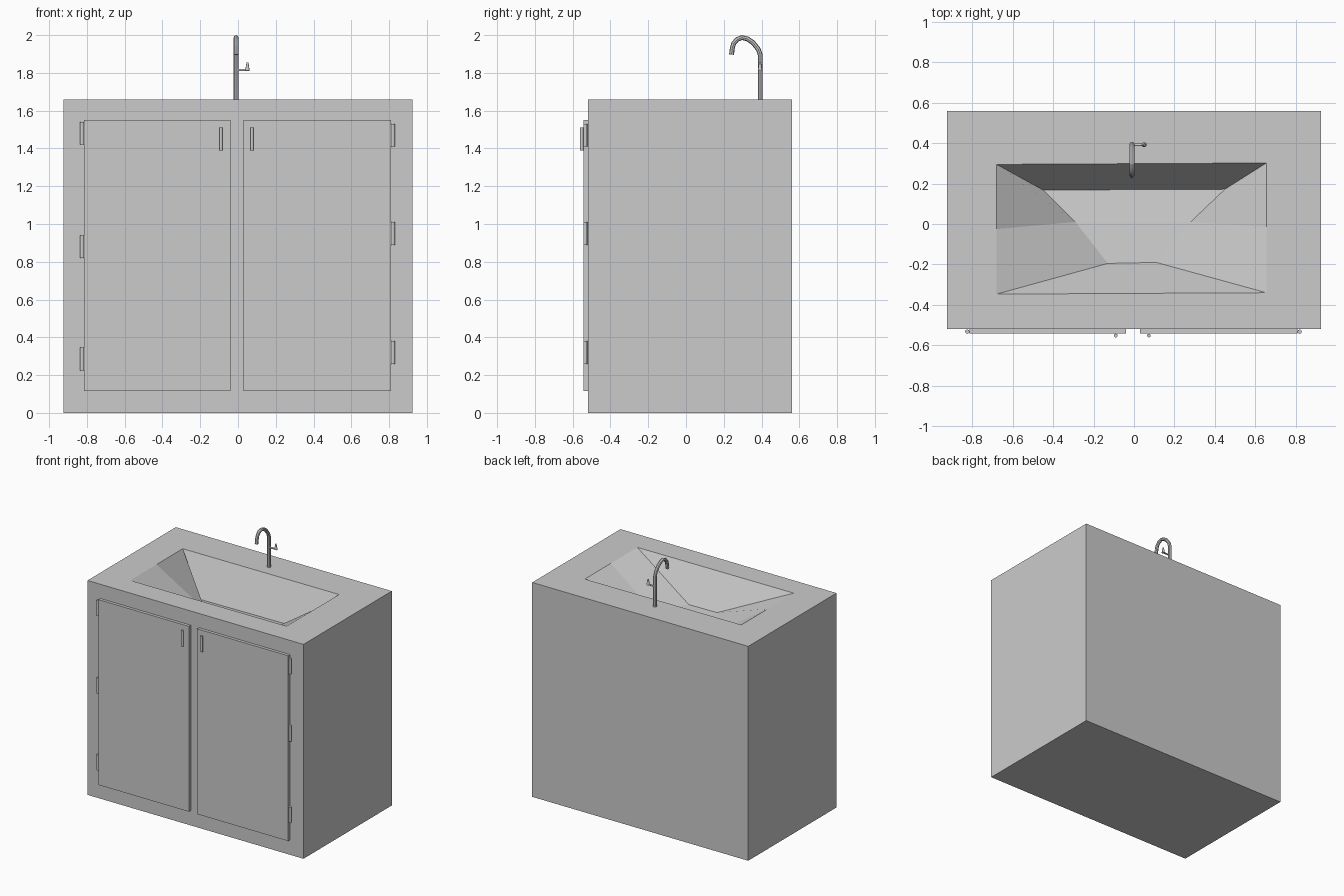
import bpy, bmesh
from mathutils import Vector

if "Cube" in bpy.data.objects:
    bpy.data.objects.remove(bpy.data.objects["Cube"])


def mesh_object(name, bm):
    bmesh.ops.recalc_face_normals(bm, faces=bm.faces[:])
    me = bpy.data.meshes.new(name)
    bm.to_mesh(me)
    bm.free()
    ob = bpy.data.objects.new(name, me)
    bpy.context.collection.objects.link(ob)
    return ob


def box(name, lo, hi):
    bm = bmesh.new()
    bmesh.ops.create_cube(bm, size=1)
    for v in bm.verts:
        v.co = Vector([hi[i] if v.co[i] > 0 else lo[i] for i in range(3)])
    return mesh_object(name, bm)


def rod(name, a, b, r1, r2=None, sides=16):
    a, b = Vector(a), Vector(b)
    bpy.ops.mesh.primitive_cone_add(vertices=sides, radius1=r1, radius2=r1 if r2 is None else r2,
                                    depth=(b - a).length, location=(a + b) / 2)
    ob = bpy.context.object
    ob.name = name
    ob.rotation_euler = (b - a).to_track_quat('Z', 'Y').to_euler()
    bpy.ops.object.shade_smooth_by_angle()
    return ob


# Cabinet body with the faceted basin sunk into its top
H = 1.66
bm = bmesh.new()


def ring(points):
    return [bm.verts.new(p) for p in points]


outer = [(-.925, -.52), (.925, -.52), (.925, .56), (-.925, .56)]
base = ring([(x, y, 0) for x, y in outer])
top = ring([(x, y, H) for x, y in outer])
bm.faces.new(base[::-1])
for i in range(4):
    j = (i + 1) % 4
    bm.faces.new((base[i], base[j], top[j], top[i]))
# rim and floor loops: front left, front right, right middle, back right, back left, left middle
rim = ring([(-.68, -.347, H), (.655, -.34, H), (.655, -.015, H),
            (.655, .302, H), (-.68, .295, H), (-.68, -.025, H)])
floor = ring([(-.13, -.195, H - .24), (.11, -.19, H - .24), (.28, .01, H - .255),
              (.45, .172, H - .275), (-.45, .168, H - .28), (-.29, .01, H - .26)])
bm.faces.new((top[0], top[1], rim[1], rim[0]))
bm.faces.new((top[1], top[2], rim[3], rim[2], rim[1]))
bm.faces.new((top[2], top[3], rim[4], rim[3]))
bm.faces.new((top[3], top[0], rim[0], rim[5], rim[4]))
for i in range(6):
    j = (i + 1) % 6
    bm.faces.new((rim[i], rim[j], floor[j], floor[i]))
bm.faces.new((floor[0], floor[1], floor[2], floor[5]))
bm.faces.new((floor[5], floor[2], floor[3], floor[4]))
mesh_object("cabinet_with_basin", bm)

# Doors, handles and hinges
sides = [("left", -.815, -.04, -.09, -.825, (1.42, .82, .225)),
         ("right", .03, .81, .074, .82, (1.41, .89, .26))]
for side, x0, x1, hx, gx, levels in sides:
    box(side + "_door", (x0, -.543, .115), (x1, -.52, 1.55))
    rod(side + "_handle", (hx, -.552, 1.388), (hx, -.552, 1.51), .009)
    for n, z in enumerate(levels):
        rod(f"{side}_hinge_{n + 1}", (gx, -.533, z), (gx, -.533, z + .12), .0105)

# Gooseneck tap swept along a path
path = [(.393, H), (.393, 1.895), (.383, 1.925), (.355, 1.96), (.325, 1.98), (.297, 1.987),
        (.27, 1.977), (.252, 1.955), (.245, 1.93), (.241, 1.897)]
cu = bpy.data.curves.new("tap_spout", 'CURVE')
cu.dimensions = '3D'
cu.bevel_depth = .013
cu.bevel_resolution = 2
cu.use_fill_caps = True
sp = cu.splines.new('POLY')
sp.points.add(len(path) - 1)
for p, (y, z) in zip(sp.points, path):
    p.co = (-.01, y, z, 1)
tap = bpy.data.objects.new("tap_spout", cu)
bpy.context.collection.objects.link(tap)
bpy.ops.object.select_all(action='DESELECT')
tap.select_set(True)
bpy.context.view_layer.objects.active = tap
bpy.ops.object.convert(target='MESH')
bpy.ops.object.shade_smooth_by_angle()

# Tap lever
rod("tap_lever_stem", (-.01, .392, 1.815), (.06, .392, 1.815), .006)
rod("tap_lever_grip", (.05, .392, 1.812), (.05, .392, 1.855), .012, .005)
